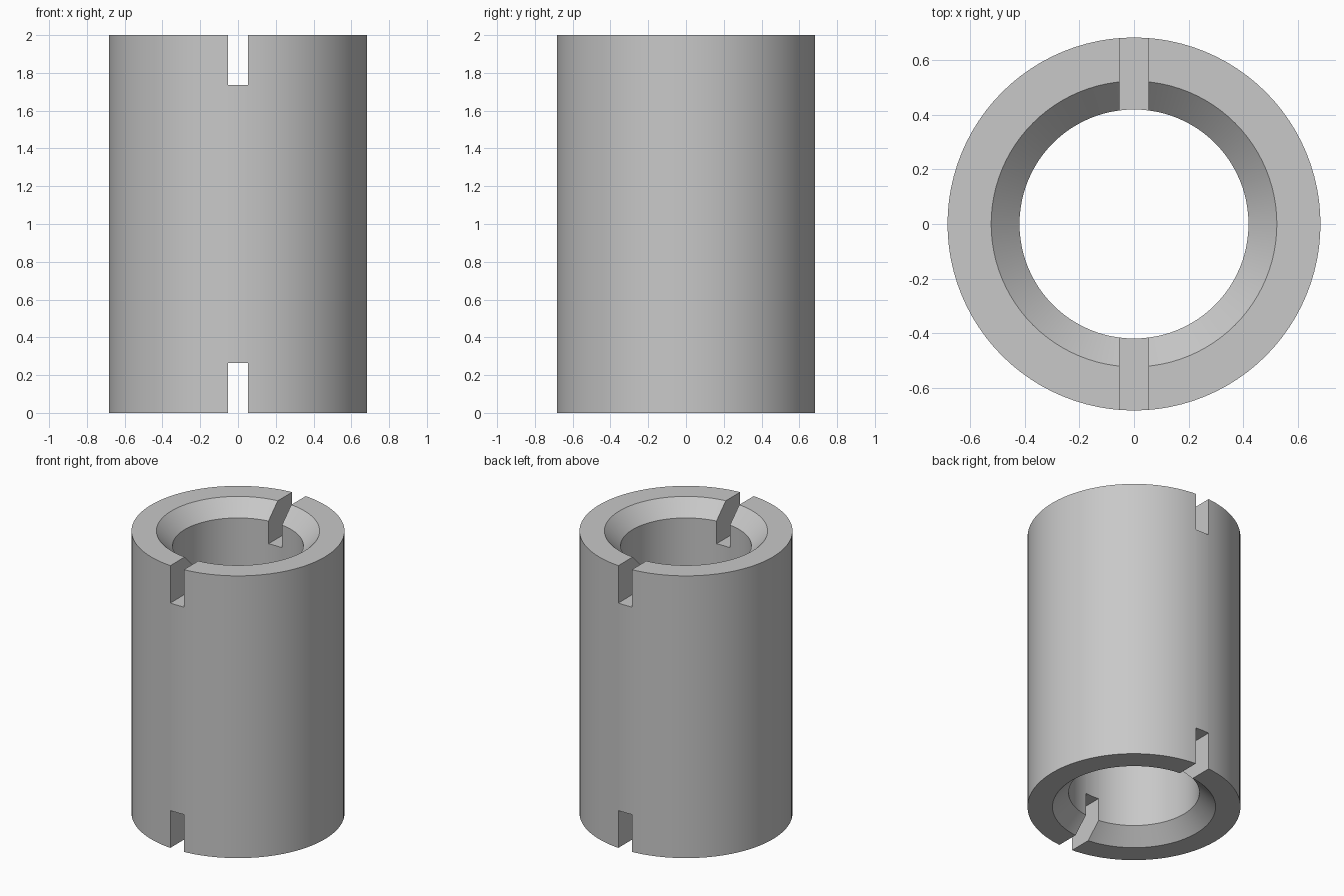
import bpy
import bmesh
import math

if "Cube" in bpy.data.objects:
    bpy.data.objects.remove(bpy.data.objects["Cube"], do_unlink=True)

HEIGHT, OUTER, BORE, CHAMFER = 2.0, 0.684, 0.42, 0.104
SLOT_WIDTH, SLOT_DEPTH = 0.106, 0.265
SIDES = 96

steel = bpy.data.materials.new("plain grey")
steel.use_nodes = True
grey = (0.58, 0.58, 0.58, 1.0)
steel.diffuse_color = grey
steel.node_tree.nodes["Principled BSDF"].inputs["Base Color"].default_value = grey


def add_object(name, bm):
    bmesh.ops.recalc_face_normals(bm, faces=bm.faces)
    mesh = bpy.data.meshes.new(name)
    bm.to_mesh(mesh)
    bm.free()
    mesh.materials.append(steel)
    obj = bpy.data.objects.new(name, mesh)
    bpy.context.collection.objects.link(obj)
    return obj


# Sleeve: wall section turned about the z axis, bore chamfered at both ends
lip = BORE + CHAMFER
section = [(OUTER, 0), (OUTER, HEIGHT), (lip, HEIGHT),
           (BORE, HEIGHT - CHAMFER), (BORE, CHAMFER), (lip, 0)]
bm = bmesh.new()
rings = []
for i in range(SIDES):
    a = math.tau * i / SIDES
    rings.append([bm.verts.new((r * math.cos(a), r * math.sin(a), z)) for r, z in section])
for i, ring in enumerate(rings):
    after = rings[(i + 1) % SIDES]
    for j in range(len(section)):
        k = (j + 1) % len(section)
        bm.faces.new((ring[j], after[j], after[k], ring[k]))
sleeve = add_object("slotted_sleeve", bm)

# Slots: one cutter across each end, front to back
for name, level in (("bottom_slot_cutter", 0), ("top_slot_cutter", HEIGHT)):
    bm = bmesh.new()
    bmesh.ops.create_cube(bm, size=1)
    bmesh.ops.scale(bm, vec=(SLOT_WIDTH, 2, 2 * SLOT_DEPTH), verts=bm.verts)
    bmesh.ops.translate(bm, vec=(0, 0, level), verts=bm.verts)
    cutter = add_object(name, bm)
    cutter.hide_render = True
    cut = sleeve.modifiers.new(name, "BOOLEAN")
    cut.operation = "DIFFERENCE"
    cut.solver = "EXACT"
    cut.object = cutter

# Bake the cuts, remove the cutters and smooth the round walls
bpy.ops.object.select_all(action="DESELECT")
sleeve.select_set(True)
bpy.context.view_layer.objects.active = sleeve
for cut in list(sleeve.modifiers):
    cutter = cut.object
    bpy.ops.object.modifier_apply(modifier=cut.name)
    bpy.data.objects.remove(cutter, do_unlink=True)
bpy.ops.object.shade_smooth_by_angle(angle=math.radians(30))
